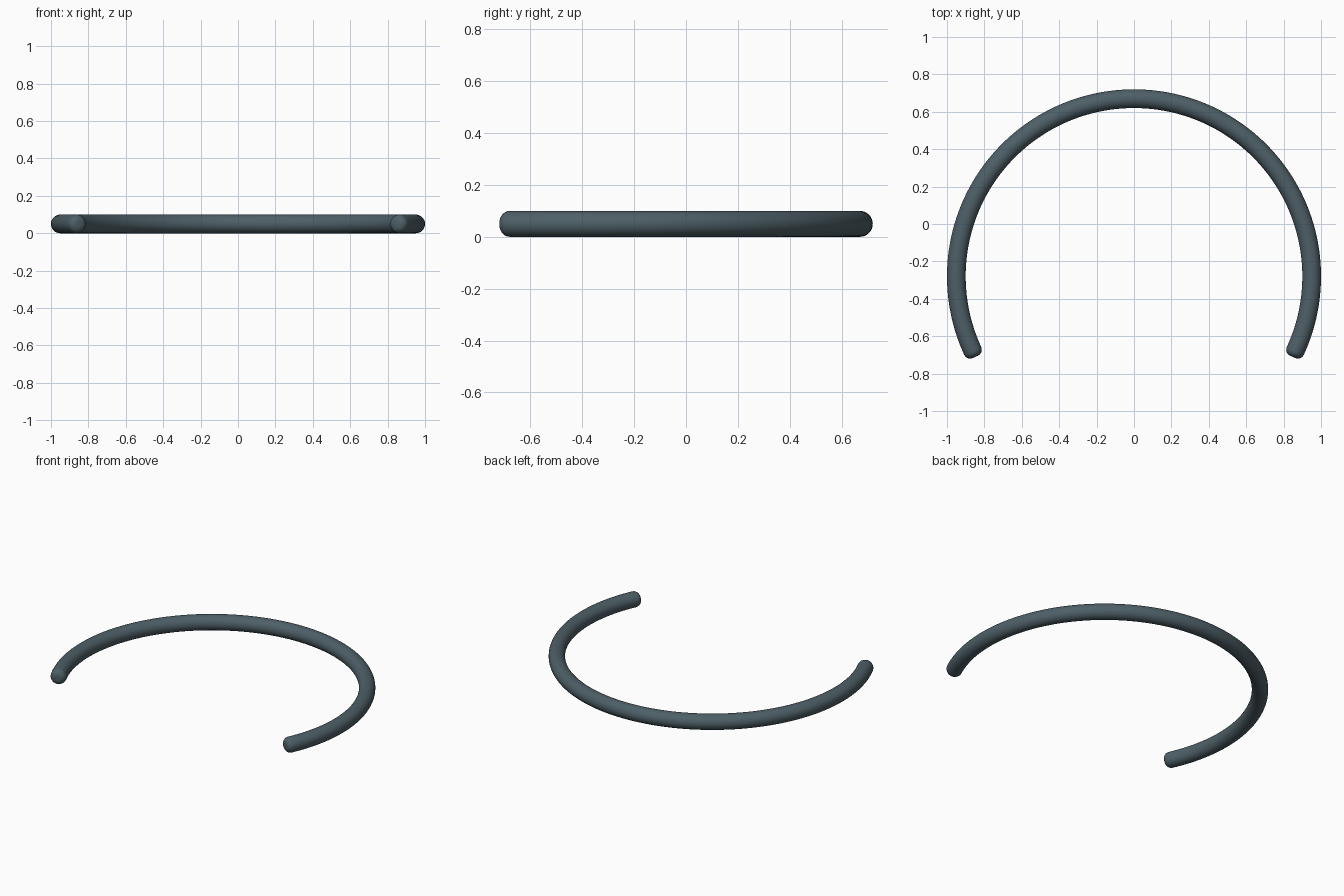
import bpy
import bmesh
from math import sin, cos, pi, radians
from mathutils import Vector

if "Cube" in bpy.data.objects:
    bpy.data.objects.remove(bpy.data.objects["Cube"])

MAJOR, TUBE, FILLET = 0.95, 0.05, 0.035
CENTRE = Vector((0, -0.28, TUBE))
DIP = radians(24.8)          # how far the arc runs below the horizontal diameter
SEGMENTS, SIDES, CAP = 112, 32, 6


def station(angle, push, radius):
    """Ring of points around the arc, pushed along its tangent."""
    out = Vector((cos(angle), sin(angle), 0))
    tangent = Vector((-sin(angle), cos(angle), 0))
    mid = CENTRE + out * MAJOR + tangent * push
    return [mid + radius * (out * cos(t) + Vector((0, 0, 1)) * sin(t))
            for t in (2 * pi * i / SIDES for i in range(SIDES))]


# Rounded start, swept arc, rounded end
start, end = -DIP, pi + DIP
cap = [(FILLET * sin(a), TUBE - FILLET + FILLET * cos(a))
       for a in (pi / 2 * k / CAP for k in range(1, CAP + 1))]
rings = [station(start, -p, r) for p, r in reversed(cap)]
rings += [station(start + (end - start) * i / SEGMENTS, 0, TUBE) for i in range(SEGMENTS + 1)]
rings += [station(end, p, r) for p, r in cap]

bm = bmesh.new()
loops = [[bm.verts.new(p) for p in ring] for ring in rings]
for a, b in zip(loops, loops[1:]):
    for i in range(SIDES):
        j = (i + 1) % SIDES
        bm.faces.new((a[i], a[j], b[j], b[i]))
bm.faces.new(loops[0])
bm.faces.new(loops[-1])
bmesh.ops.recalc_face_normals(bm, faces=bm.faces)

mesh = bpy.data.meshes.new("open_ring")
bm.to_mesh(mesh)
bm.free()
ring = bpy.data.objects.new("open_ring", mesh)
bpy.context.collection.objects.link(ring)
mesh.shade_smooth()

# Dark slate finish
slate = bpy.data.materials.new("dark_slate")
slate.diffuse_color = (0.075, 0.115, 0.135, 1)
slate.use_nodes = True
slate.node_tree.nodes["Principled BSDF"].inputs["Base Color"].default_value = slate.diffuse_color
mesh.materials.append(slate)
